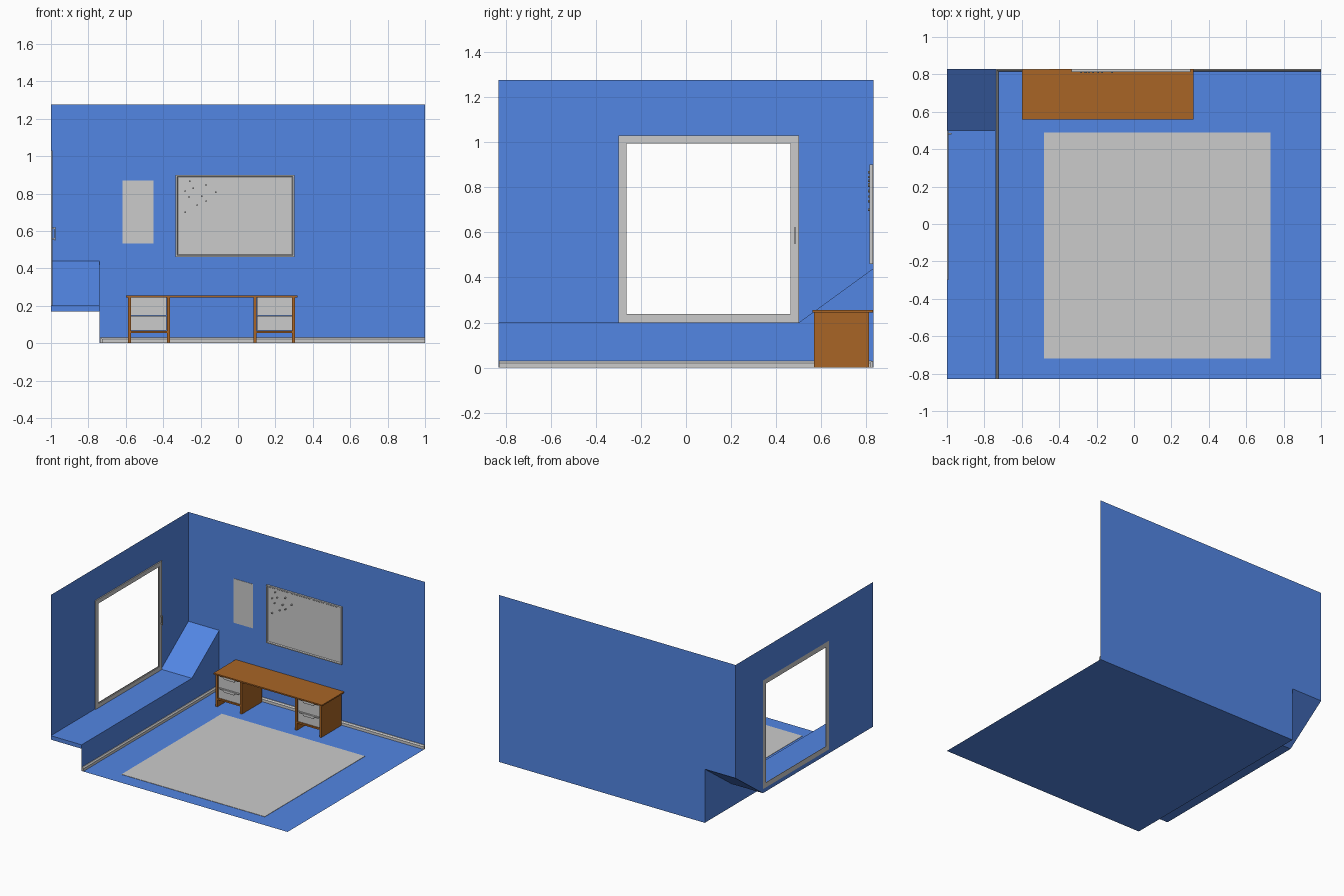
import bpy, bmesh, math
from mathutils import Vector

if "Cube" in bpy.data.objects:
    bpy.data.objects.remove(bpy.data.objects["Cube"])


def material(name, rgb):
    m = bpy.data.materials.new(name)
    m.diffuse_color = (*rgb, 1)
    m.use_nodes = True
    m.node_tree.nodes["Principled BSDF"].inputs["Base Color"].default_value = m.diffuse_color
    return m


BLUE = material("wall blue", (0.085, 0.236, 0.77))
GREY = material("light grey", (0.6, 0.6, 0.6))
BROWN = material("wood brown", (0.397, 0.13, 0.019))


def finish(name, bm, mat, solid=True):
    bmesh.ops.remove_doubles(bm, verts=bm.verts, dist=1e-5)
    if solid:
        bmesh.ops.recalc_face_normals(bm, faces=bm.faces)
    me = bpy.data.meshes.new(name)
    bm.to_mesh(me)
    bm.free()
    me.materials.append(mat)
    ob = bpy.data.objects.new(name, me)
    bpy.context.collection.objects.link(ob)
    return ob


def sheet(name, polys, mat):
    bm = bmesh.new()
    for p in polys:
        bm.faces.new([bm.verts.new(v) for v in p])
    return finish(name, bm, mat, False)


def prism(name, outline, vec, mat):
    """Extrude a flat outline along a vector."""
    bm = bmesh.new()
    f = bm.faces.new([bm.verts.new(v) for v in outline])
    r = bmesh.ops.extrude_face_region(bm, geom=[f], use_keep_orig=True)
    vs = [g for g in r["geom"] if isinstance(g, bmesh.types.BMVert)]
    bmesh.ops.translate(bm, verts=vs, vec=vec)
    return finish(name, bm, mat)


def box(name, x0, x1, y0, y1, z0, z1, mat):
    return prism(name, [(x0, y0, z0), (x1, y0, z0), (x1, y1, z0), (x0, y1, z0)],
                 (0, 0, z1 - z0), mat)


def frame(name, u0, u1, z0, z1, profile, place, mat):
    """Rectangular moulding; profile is a closed list of (inset, depth)."""
    bm = bmesh.new()
    rings = []
    for i, d in profile:
        pts = [(u0 + i, z0 + i), (u1 - i, z0 + i), (u1 - i, z1 - i), (u0 + i, z1 - i)]
        rings.append([bm.verts.new(place(u, d, z)) for u, z in pts])
    for a, b in zip(rings, rings[1:] + rings[:1]):
        for k in range(4):
            n = (k + 1) % 4
            bm.faces.new((a[k], a[n], b[n], b[k]))
    return finish(name, bm, mat)


Y, H, L = 0.83, 1.275, -0.74     # room half depth, height, ledge edge
S0, S1 = 0.17, 0.20              # ledge underside and top
P0, P1 = 0.41, 0.44              # raised end of the ledge

# Room shell
sheet("floor", [[(L, -Y, 0), (1, -Y, 0), (1, Y, 0), (L, Y, 0)]], BLUE)
sheet("back_wall", [[(-1, Y, H), (-1, Y, P0), (L, Y, P0), (L, Y, 0), (1, Y, 0), (1, Y, H)]], BLUE)
W0, W1, WT = -0.30, 0.50, 1.03   # window opening
left = [[(-Y, S0), (W0, S0), (W0, H), (-Y, H)],
        [(W0, WT), (W1, WT), (W1, H), (W0, H)],
        [(W0, S0), (W1, S0), (W1, S1), (W0, S1)],
        [(W1, S0), (Y, P0), (Y, H), (W1, H)]]
sheet("left_wall", [[(-1, y, z) for y, z in p] for p in left], BLUE)
sheet("ledge_riser", [[(L, -Y, 0), (L, Y, 0), (L, Y, P0), (L, W1, S0), (L, -Y, S0)]], BLUE)
prism("ledge", [(-1, y, z) for y, z in
      [(-Y, S0), (W1, S0), (Y, P0), (Y, P1), (W1, S1), (-Y, S1)]], (1 + L, 0, 0), BLUE)

# Baseboards with a bevelled top
base = [(0.001, 0.001), (0.015, 0.001), (0.015, 0.021), (0.007, 0.03), (0.001, 0.03)]
prism("back_baseboard", [(L + 0.001, Y - d, z) for d, z in base], (1 - L - 0.002, 0, 0), GREY)
prism("side_baseboard", [(L + d, -Y + 0.001, z) for d, z in base], (0, 2 * Y - 0.002, 0), GREY)

# Rug and wall panel
box("rug", -0.48, 0.73, -0.72, 0.49, 0.0005, 0.003, GREY)
box("wall_panel", -0.617, -0.452, Y - 0.003, Y - 0.0005, 0.533, 0.87, GREY)

# Window frame, inner sash step and handle
frame("window_frame", W0, W1, S1, WT,
      [(0, 0), (0, 0.008), (0.031, 0.008), (0.031, 0.003), (0.037, 0.003), (0.037, 0)],
      lambda u, d, z: (-1 + d, u, z), GREY)
for z in (0.555, 0.61):
    box("handle_post", -0.993, -0.978, 0.479, 0.486, z, z + 0.007, GREY)
box("window_handle", -0.981, -0.975, 0.478, 0.487, 0.55, 0.622, GREY)

# Pin board with raised frame and pins
B0, B1, C0, C1 = -0.335, 0.302, 0.46, 0.90
box("board_panel", B0 + 0.005, B1 - 0.005, Y - 0.009, Y - 0.001, C0 + 0.005, C1 - 0.005, GREY)
frame("board_frame", B0, B1, C0, C1,
      [(0, 0.001), (0, 0.016), (0.008, 0.016), (0.013, 0.009), (0.013, 0.001)],
      lambda u, d, z: (u, Y - d, z), GREY)
pins = [(-.257, .866), (-.283, .813), (-.24, .829), (-.171, .845), (-.118, .807),
        (-.262, .781), (-.193, .786), (-.171, .759), (-.219, .738), (-.283, .70)]
for x, z in pins:
    ring = [(x + 0.005 * math.cos(a * math.pi / 4), Y - 0.009, z + 0.005 * math.sin(a * math.pi / 4))
            for a in range(8)]
    prism("pin", ring, (0, -0.014, 0), GREY)

# Desk: top, then two matching drawer pedestals
box("desk_top", -0.60, 0.317, 0.56, Y - 0.001, 0.245, 0.255, BROWN)
for x0, x1 in ((-0.588, -0.364), (0.084, 0.306)):
    t = 0.016
    box("desk_side", x0, x0 + t, 0.568, 0.81, 0.001, 0.246, BROWN)
    box("desk_side", x1 - t, x1, 0.568, 0.81, 0.001, 0.246, BROWN)
    box("desk_shelf", x0 + t, x1 - t, 0.57, 0.81, 0.054, 0.066, BROWN)
    mid = (x0 + x1) / 2
    for z0, z1 in ((0.067, 0.145), (0.148, 0.244)):
        box("drawer", x0 + t + 0.001, x1 - t - 0.001, 0.578, 0.80, z0, z1, GREY)
        # Tapered pull along the drawer's upper edge
        pull = [(-0.08, 0), (0.08, 0), (0.08, -0.007), (0.048, -0.008),
                (0.042, -0.02), (-0.042, -0.02), (-0.048, -0.008), (-0.08, -0.007)]
        prism("drawer_pull", [(mid + x, 0.579, z1 - 0.001 + z) for x, z in pull],
              (0, -0.009, 0), GREY)
